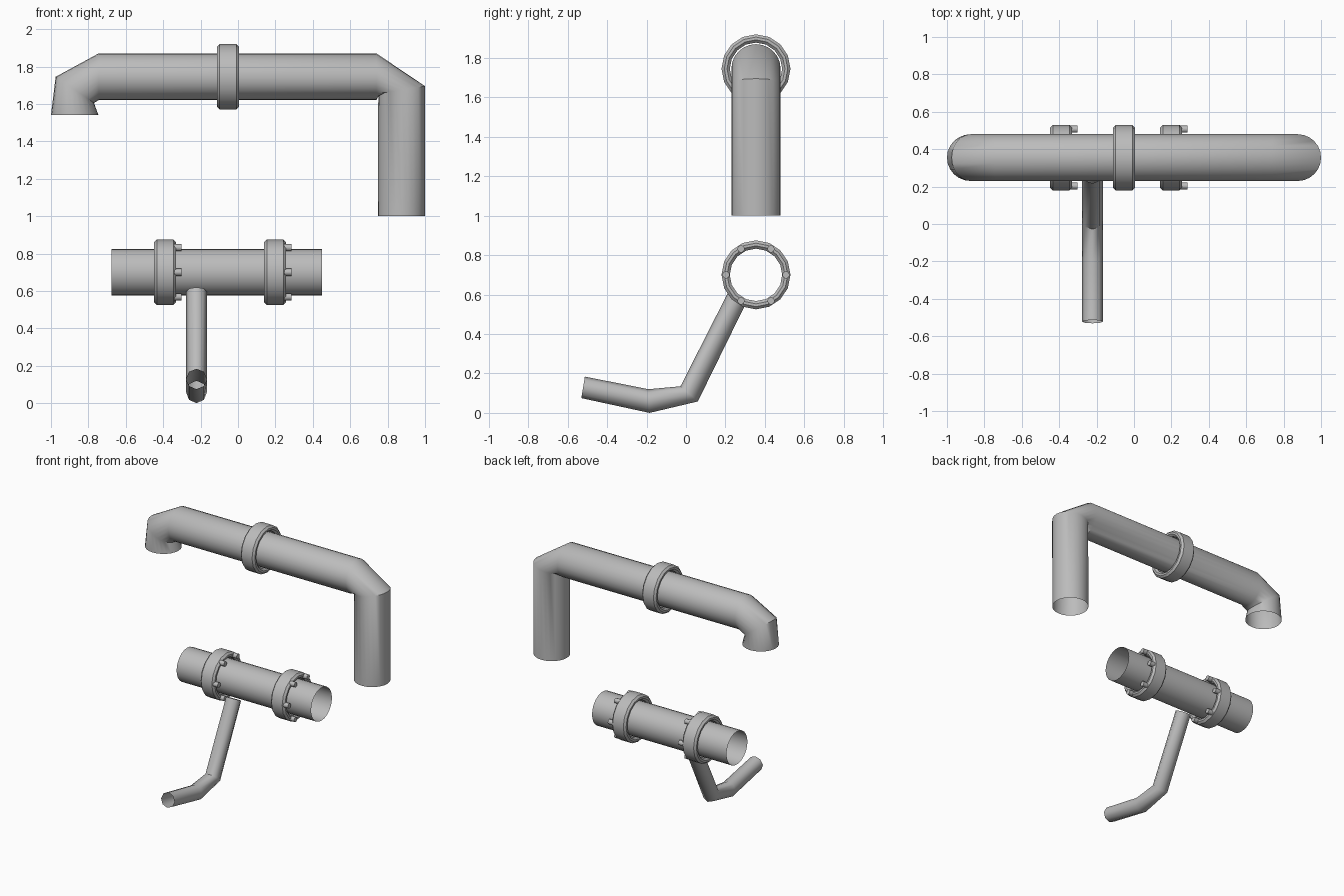
import bpy, bmesh, math
from mathutils import Vector

if "Cube" in bpy.data.objects:
    bpy.data.objects.remove(bpy.data.objects["Cube"])

steel = bpy.data.materials.new("grey_steel")
steel.diffuse_color = (0.5, 0.5, 0.5, 1)
steel.use_nodes = True
steel.node_tree.nodes["Principled BSDF"].inputs["Base Color"].default_value = steel.diffuse_color

PIPE_Y, PIPE_R = 0.355, 0.125
HIGH_Z, LOW_Z = 1.745, 0.70


def finish(name, bm, angle, recalc=True):
    if recalc:
        bmesh.ops.recalc_face_normals(bm, faces=bm.faces)
    mesh = bpy.data.meshes.new(name)
    bm.to_mesh(mesh)
    bm.free()
    mesh.materials.append(steel)
    obj = bpy.data.objects.new(name, mesh)
    bpy.context.collection.objects.link(obj)
    bpy.ops.object.select_all(action='DESELECT')
    obj.select_set(True)
    bpy.context.view_layer.objects.active = obj
    bpy.ops.object.shade_smooth_by_angle(angle=math.radians(angle))
    return obj


def bridge(bm, a, b):
    n = len(a)
    for i in range(n):
        bm.faces.new((a[i], a[(i + 1) % n], b[(i + 1) % n], b[i]))


def tube(name, rings, side, sides, angle):
    """Open tube; each ring is an (outer, inner) pair of points, 'side' its half-width vector."""
    bm = bmesh.new()
    loops = []
    for p, q in rings:
        p, q = Vector(p), Vector(q)
        mid, arm = (p + q) / 2, (p - q) / 2
        loops.append([bm.verts.new(mid + arm * math.cos(t) + side * math.sin(t))
                      for t in (2 * math.pi * i / sides for i in range(sides))])
    for a, b in zip(loops, loops[1:]):
        bridge(bm, a, b)
    return finish(name, bm, angle)


def flange(name, x0, x1, z, sides=16):
    """Chamfered collar around a pipe running along x."""
    c = 0.014
    profile = [(x0, 0.147), (x0, 0.175 - c), (x0 + c, 0.175), (x1 - c, 0.175),
               (x1, 0.175 - c), (x1, 0.147), (x1 - c, 0.133), (x0 + c, 0.133)]
    bm = bmesh.new()
    loops = [[bm.verts.new((x, PIPE_Y + r * math.cos(t), z + r * math.sin(t)))
              for t in (2 * math.pi * i / sides for i in range(sides))]
             for x, r in profile]
    for a, b in zip(loops, loops[1:] + loops[:1]):
        bridge(bm, a, b)
    return finish(name, bm, 30)


def bolts(name, x0, x1):
    """Six bolt heads on the +x face of a flange."""
    bm = bmesh.new()
    for k in range(6):
        t = k * math.pi / 3
        cy, cz = PIPE_Y + 0.152 * math.cos(t), LOW_Z + 0.152 * math.sin(t)
        ends = [[bm.verts.new((x, cy + 0.019 * math.cos(a), cz + 0.019 * math.sin(a)))
                 for a in (2 * math.pi * i / 8 for i in range(8))] for x in (x0, x1)]
        bridge(bm, *ends)
        for e in ends:
            bm.faces.new(e)
    return finish(name, bm, 50)


# Upper pipe with two bends
upper = [((-1.0, 1.54), (-0.746, 1.54)), ((-0.975, 1.745), (-0.77, 1.605)),
         ((-0.745, 1.87), (-0.745, 1.62)), ((0.74, 1.87), (0.74, 1.62)),
         ((1.0, 1.695), (0.75, 1.655)), ((1.0, 1.0), (0.748, 1.0))]
tube("upper_pipe", [[(x, PIPE_Y, z) for x, z in r] for r in upper],
     Vector((0, PIPE_R, 0)), 24, 45)
flange("upper_flange", -0.112, 0.005, HIGH_Z)

# Lower straight pipe with two bolted flanges
tube("lower_pipe", [[(x, PIPE_Y, LOW_Z + PIPE_R), (x, PIPE_Y, LOW_Z - PIPE_R)]
                    for x in (-0.675, 0.45)], Vector((0, PIPE_R, 0)), 24, 45)
for label, x in (("left", -0.448), ("right", 0.14)):
    flange(label + "_flange", x, x + 0.117, LOW_Z)
    bolts(label + "_flange_bolts", x + 0.105, x + 0.147)

# Thin bent branch pipe running forward from the lower pipe
branch = [((-0.513, 0.184), (-0.531, 0.075)), ((-0.19, 0.12), (-0.185, 0.0)),
          ((-0.028, 0.135), (0.06, 0.058)), ((0.218, 0.62), (0.312, 0.572))]
tube("branch_pipe", [[(-0.222, y, z) for y, z in r] for r in branch],
     Vector((0.056, 0, 0)), 8, 50)
